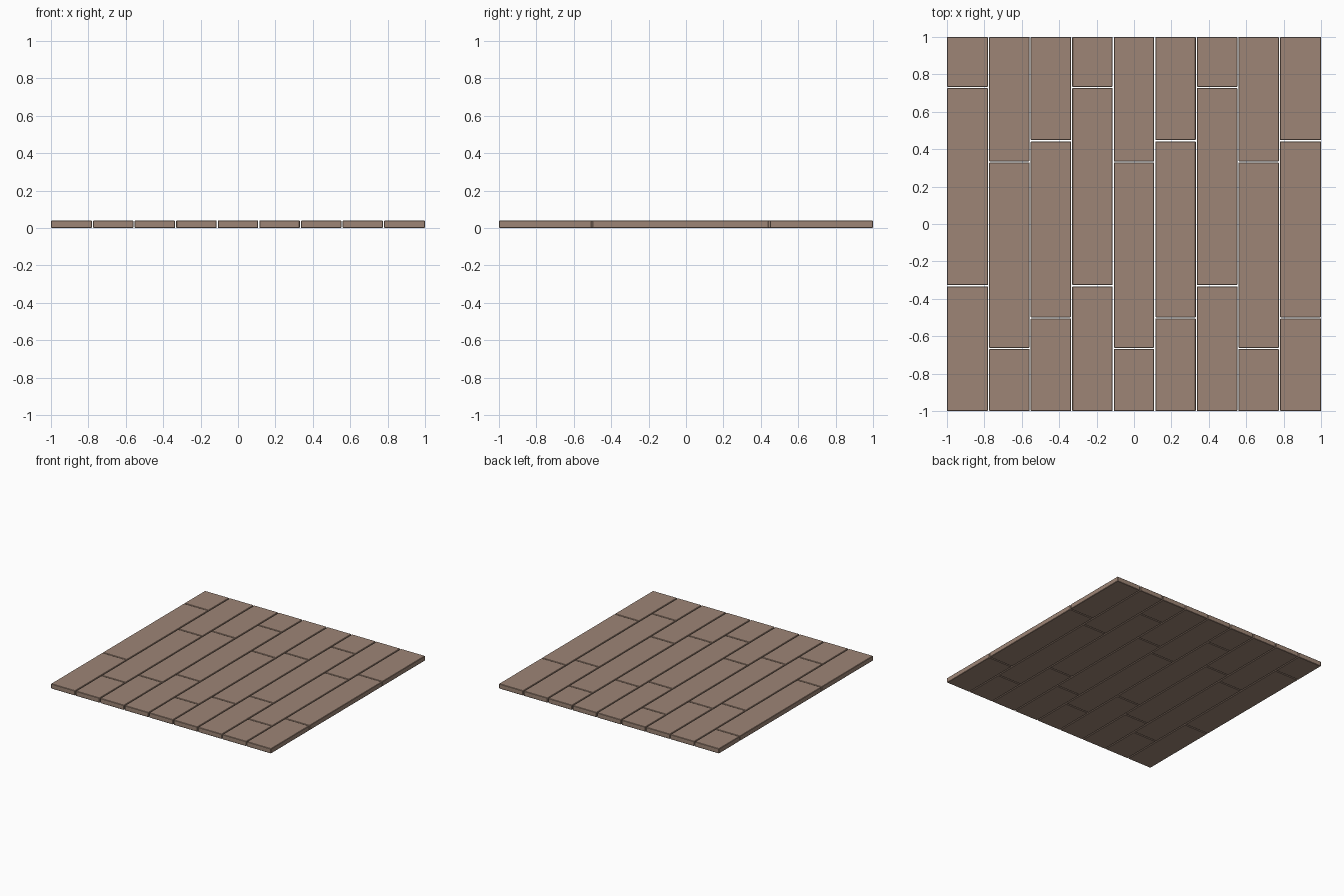
import bpy, bmesh

if "Cube" in bpy.data.objects:
    bpy.data.objects.remove(bpy.data.objects["Cube"])

# Single wood colour
wood = bpy.data.materials.new("brown_wood")
wood.diffuse_color = (0.34, 0.235, 0.18, 1)
wood.use_nodes = True
wood.node_tree.nodes["Principled BSDF"].inputs["Base Color"].default_value = wood.diffuse_color

COLS, THICK, GAP, BEVEL = 9, 0.04, 0.006, 0.003
WIDTH = 2 / COLS
# End joints of the three repeating rows
JOINTS = [(-0.33, 0.73), (-0.665, 0.332), (-0.502, 0.445)]


def plank(name, x0, x1, y0, y1):
    """Box board with softened edges."""
    bm = bmesh.new()
    bmesh.ops.create_cube(bm, size=1)
    for v in bm.verts:
        v.co.x *= x1 - x0
        v.co.y *= y1 - y0
        v.co.z *= THICK
    bmesh.ops.bevel(bm, geom=bm.edges[:], offset=BEVEL, segments=1,
                    affect='EDGES')
    mesh = bpy.data.meshes.new(name)
    bm.to_mesh(mesh)
    bm.free()
    mesh.materials.append(wood)
    ob = bpy.data.objects.new(name, mesh)
    ob.location = ((x0 + x1) / 2, (y0 + y1) / 2, THICK / 2)
    bpy.context.collection.objects.link(ob)


# Staggered floor boards; outer edges flush at +-1, gaps only between boards
for c in range(COLS):
    x0 = -1 + c * WIDTH + (GAP / 2 if c else 0)
    x1 = -1 + (c + 1) * WIDTH - (GAP / 2 if c < COLS - 1 else 0)
    cuts = [-1, *JOINTS[c % 3], 1]
    for r in range(3):
        y0 = cuts[r] + (GAP / 2 if r else 0)
        y1 = cuts[r + 1] - (GAP / 2 if r < 2 else 0)
        plank(f"floor_plank_{c + 1}_{r + 1}", x0, x1, y0, y1)
